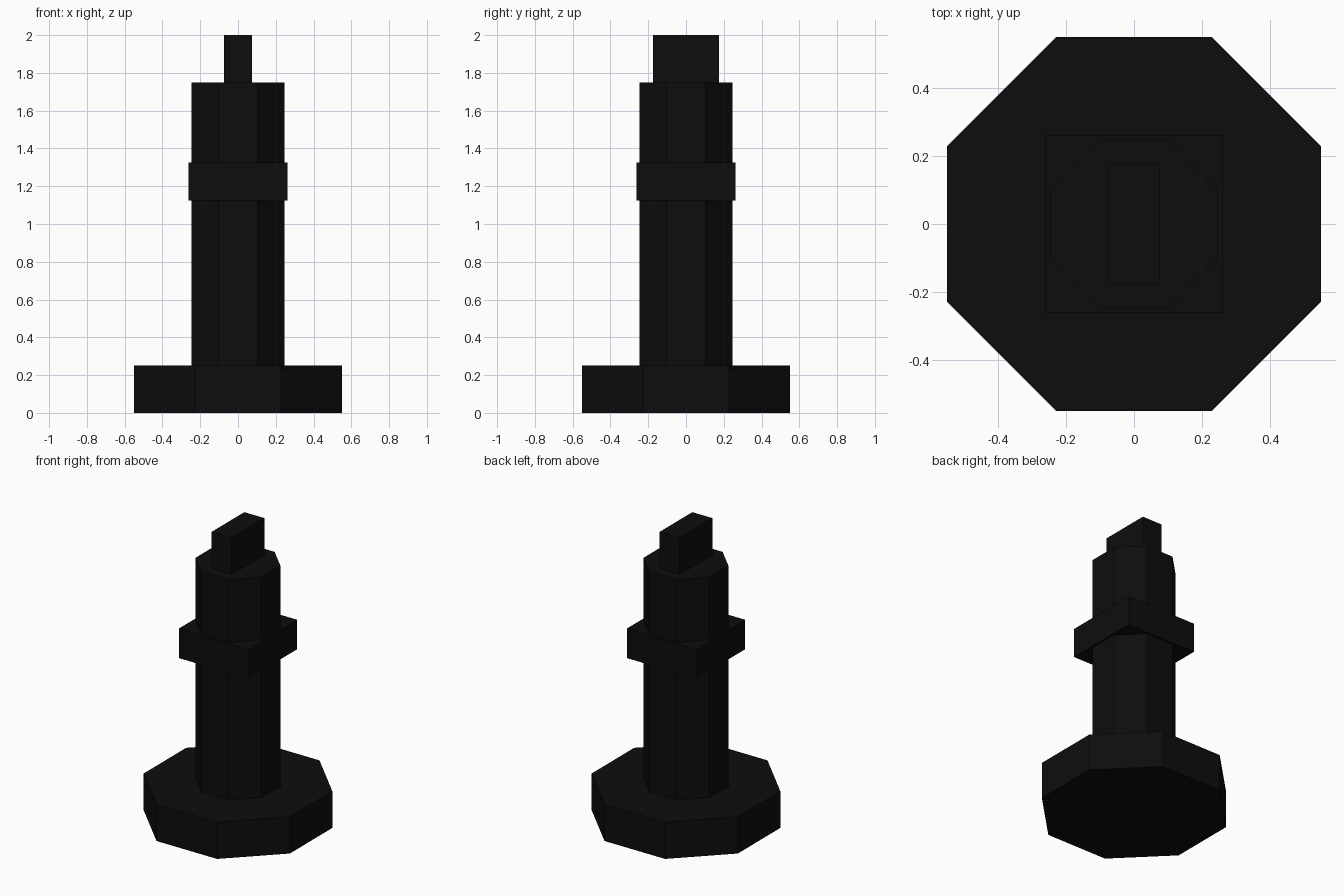
import bpy
from math import cos, pi

cube = bpy.data.objects.get("Cube")
if cube:
    bpy.data.objects.remove(cube, do_unlink=True)

# Single matte black
black = bpy.data.materials.new("black")
black.use_nodes = True
colour = (0.004, 0.004, 0.004, 1)
black.diffuse_color = colour
bsdf = black.node_tree.nodes["Principled BSDF"]
bsdf.inputs["Base Color"].default_value = colour
bsdf.inputs["Roughness"].default_value = 0.9


def finish(name):
    obj = bpy.context.object
    obj.name = obj.data.name = name
    obj.data.materials.append(black)
    return obj


def octagon(name, half_width, z0, z1):
    """Eight-sided prism with flat sides facing the axes."""
    bpy.ops.mesh.primitive_cylinder_add(
        vertices=8, radius=half_width / cos(pi / 8), depth=z1 - z0,
        location=(0, 0, (z0 + z1) / 2))
    obj = finish(name)
    obj.rotation_euler.z = pi / 8
    return obj


def box(name, half_x, half_y, z0, z1):
    bpy.ops.mesh.primitive_cube_add(size=2, location=(0, 0, (z0 + z1) / 2))
    obj = finish(name)
    obj.scale = (half_x, half_y, (z1 - z0) / 2)
    return obj


# Wide foot, tall shaft, square collar and flat blade on top
octagon("base", 0.55, 0, 0.25)
octagon("shaft", 0.247, 0.25, 1.75)
box("collar", 0.262, 0.262, 1.125, 1.325)
box("top_blade", 0.075, 0.175, 1.75, 2)
